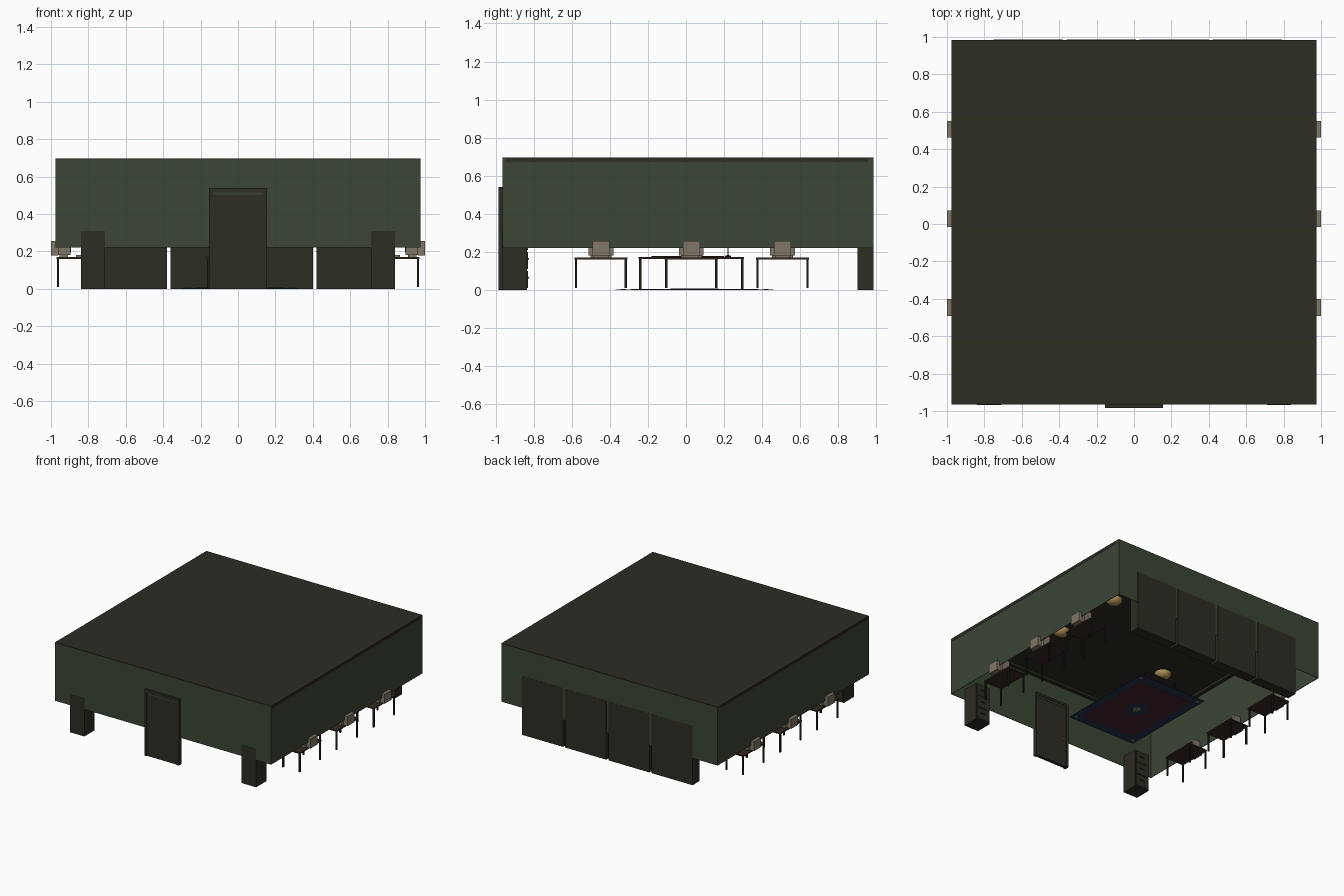
import bpy, bmesh, math
from mathutils import Matrix, Vector

if "Cube" in bpy.data.objects:
    bpy.data.objects.remove(bpy.data.objects["Cube"])


def material(name, rgb):
    m = bpy.data.materials.new(name)
    m.diffuse_color = (*rgb, 1)
    m.use_nodes = True
    m.node_tree.nodes["Principled BSDF"].inputs["Base Color"].default_value = m.diffuse_color
    return m


GREEN = material("wall green", (0.043, 0.061, 0.035))
WOOD = material("dark wood", (0.027, 0.025, 0.017))
DESK = material("red brown wood", (0.036, 0.022, 0.015))
BEIGE = material("beige plastic", (0.22, 0.19, 0.135))
BLACK = material("black metal", (0.012, 0.012, 0.010))
NAVY = material("rug navy", (0.018, 0.034, 0.065))
RED = material("rug red", (0.055, 0.016, 0.020))
GOLD = material("lamp gold", (0.45, 0.29, 0.10))
TAN = material("rug tan", (0.20, 0.17, 0.11))


def finish(name, bm, mat):
    me = bpy.data.meshes.new(name)
    bm.to_mesh(me)
    bm.free()
    me.materials.append(mat)
    ob = bpy.data.objects.new(name, me)
    bpy.context.collection.objects.link(ob)
    return ob


def boxes(name, mat, *extents):
    """One object from boxes given as (x0, x1, y0, y1, z0, z1)."""
    bm = bmesh.new()
    for x0, x1, y0, y1, z0, z1 in extents:
        x0, x1 = sorted((x0, x1))
        mtx = (Matrix.Translation(((x0 + x1) / 2, (y0 + y1) / 2, (z0 + z1) / 2))
               @ Matrix.Diagonal((x1 - x0, y1 - y0, z1 - z0, 1)))
        bmesh.ops.create_cube(bm, size=1, matrix=mtx)
    return finish(name, bm, mat)


def lathe(name, mat, loc, profile, sides=16):
    """Turned shape from (radius, height) pairs."""
    bm = bmesh.new()
    rings = [[bm.verts.new((loc[0] + r * math.cos(2 * math.pi * i / sides),
                            loc[1] + r * math.sin(2 * math.pi * i / sides),
                            loc[2] + h)) for i in range(sides)] for r, h in profile]
    for a, b in zip(rings, rings[1:]):
        for i in range(sides):
            j = (i + 1) % sides
            bm.faces.new((a[i], a[j], b[j], b[i]))
    bm.faces.new(rings[0])
    bm.faces.new(rings[-1])
    bmesh.ops.recalc_face_normals(bm, faces=bm.faces)
    return finish(name, bm, mat)


def frame(x0, x1, y0, y1, z0, z1, w):
    """Four boxes forming a rectangular ring of bar width w."""
    return [(x0, x1, y0, y0 + w, z0, z1), (x0, x1, y1 - w, y1, z0, z1),
            (x0, x0 + w, y0 + w, y1 - w, z0, z1), (x1 - w, x1, y0 + w, y1 - w, z0, z1)]


# Room shell: raised walls, ceiling slab and trim
X, Y0, Y1 = 0.975, -0.965, 0.985
boxes("walls", GREEN, *frame(-X, X, Y0, Y1, 0.22, 0.692, 0.004))
boxes("ceiling", WOOD, (-X, X, Y0, Y1, 0.691, 0.697))
boxes("side_trim", WOOD, *[(s * 0.94, s * 0.977, -0.945, 0.955, 0.672, 0.691) for s in (-1, 1)])
boxes("end_trim", WOOD, (-0.95, 0.95, -0.96, -0.93, 0.672, 0.691),
      (-0.95, 0.95, 0.95, 0.98, 0.672, 0.691))

# Door with raised frame, transom slit and knobs
boxes("door_leaf", WOOD, (-0.138, 0.138, -0.978, -0.953, 0, 0.525))
boxes("door_frame", WOOD, (-0.155, -0.135, -0.985, -0.948, 0, 0.54),
      (0.135, 0.155, -0.985, -0.948, 0, 0.54), (-0.155, 0.155, -0.985, -0.948, 0.52, 0.54))
boxes("transom_slit", GREEN, (-0.13, 0.13, -0.981, -0.95, 0.503, 0.516))
boxes("door_knobs", TAN, (-0.115, -0.10, -0.948, -0.942, 0.22, 0.235))

# Row of tall cabinets against the back wall
for i in range(4):
    x = -0.75 + 0.39 * i
    boxes(f"back_cabinet_{i + 1}", WOOD, (x, x + 0.37, 0.90, 0.986, 0, 0.48))

for s, side in ((-1, "left"), (1, "right")):
    # Filing cabinet in the front corner
    boxes(f"filing_cabinet_{side}", WOOD, (s * 0.71, s * 0.84, -0.967, -0.834, 0, 0.31))
    boxes(f"drawer_fronts_{side}", WOOD,
          *[(s * 0.718, s * 0.832, -0.834, -0.829, z, z + 0.09) for z in (0.01, 0.11, 0.21)])
    boxes(f"drawer_handles_{side}", BLACK,
          *[(s * 0.755, s * 0.795, -0.829, -0.824, z, z + 0.008) for z in (0.06, 0.16, 0.26)])

    # Three computer desks along the side wall
    for k, y in enumerate((-0.447, 0.028, 0.507)):
        tag = f"{side}_{k + 1}"
        boxes(f"desk_top_{tag}", DESK, (s * 0.80, s * 0.97, y - 0.14, y + 0.14, 0.16, 0.17))
        boxes(f"desk_legs_{tag}", BLACK,
              *[(s * (x - 0.006), s * (x + 0.006), y + d - 0.006, y + d + 0.006, 0.01, 0.16)
                for x in (0.812, 0.962) for d in (-0.131, 0.131)])
        boxes(f"monitor_{tag}", BEIGE,
              (s * 0.895, s * 0.962, y - 0.065, y + 0.065, 0.18, 0.272),
              (s * 0.962, s * 1.0, y - 0.045, y + 0.045, 0.178, 0.256),
              (s * 0.91, s * 0.955, y - 0.04, y + 0.04, 0.17, 0.18))
        boxes(f"screen_{tag}", BLACK, (s * 0.892, s * 0.896, y - 0.052, y + 0.052, 0.194, 0.26))
        boxes(f"keyboard_{tag}", BEIGE, (s * 0.825, s * 0.865, y - 0.055, y + 0.055, 0.17, 0.18))

# Central table with mat and small stand
boxes("table_top", DESK, (-0.17, 0.15, -0.25, 0.305, 0.163, 0.173))
boxes("table_legs", BLACK, *[(x - 0.006, x + 0.006, y - 0.006, y + 0.006, 0.004, 0.163)
                             for x in (-0.16, 0.14) for y in (-0.24, 0.295)])
boxes("table_mat", BLACK, (-0.12, 0.10, -0.18, 0.20, 0.173, 0.178))
lathe("table_stand", BLACK, (0, 0.22, 0.173),
      ((0.016, 0), (0.016, 0.006), (0.003, 0.010), (0.003, 0.05), (0.008, 0.056)), 10)

# Rug layers, visible from both faces
cx, cy = 0.01, 0.045
boxes("rug_border", NAVY, (cx - 0.31, cx + 0.31, cy - 0.415, cy + 0.415, 0.002, 0.005))
boxes("rug_field", RED, (cx - 0.24, cx + 0.24, cy - 0.335, cy + 0.335, 0.001, 0.006))


def rug_star(name, mat, r_out, r_in, z0, z1):
    bm = bmesh.new()
    ring = []
    for i in range(16):
        r = r_in if i % 2 else r_out * (1 if i % 4 == 0 else 0.8)
        a = math.pi * i / 8
        ring.append(bm.verts.new((cx + r * math.cos(a), cy + 1.2 * r * math.sin(a), z0)))
    face = bm.faces.new(ring)
    ext = bmesh.ops.extrude_face_region(bm, geom=[face])
    bmesh.ops.translate(bm, vec=Vector((0, 0, z1 - z0)),
                        verts=[g for g in ext["geom"] if isinstance(g, bmesh.types.BMVert)])
    bmesh.ops.recalc_face_normals(bm, faces=bm.faces)
    return finish(name, bm, mat)


rug_star("rug_medallion", NAVY, 0.105, 0.075, 0.0005, 0.0065)
rug_star("rug_medallion_center", TAN, 0.035, 0.027, 0.0, 0.007)
for sx in (-1, 1):
    for sy in (-1, 1):
        lathe("rug_corner_dot", TAN, (cx + sx * 0.275, cy + sy * 0.375, 0.001),
              ((0.014, 0), (0.014, 0.005)), 8)

# Bowl lamps under the ceiling
for x in (-0.55, 0.44):
    for y in (-0.32, 0.29):
        lamp = lathe("ceiling_lamp", GOLD, (x, y, 0.691),
                     ((0.02, -0.055), (0.045, -0.045), (0.06, -0.028), (0.065, -0.01), (0.03, 0)))
        bpy.context.view_layer.objects.active = lamp
        bpy.ops.object.select_all(action='DESELECT')
        lamp.select_set(True)
        bpy.ops.object.shade_smooth_by_angle()
